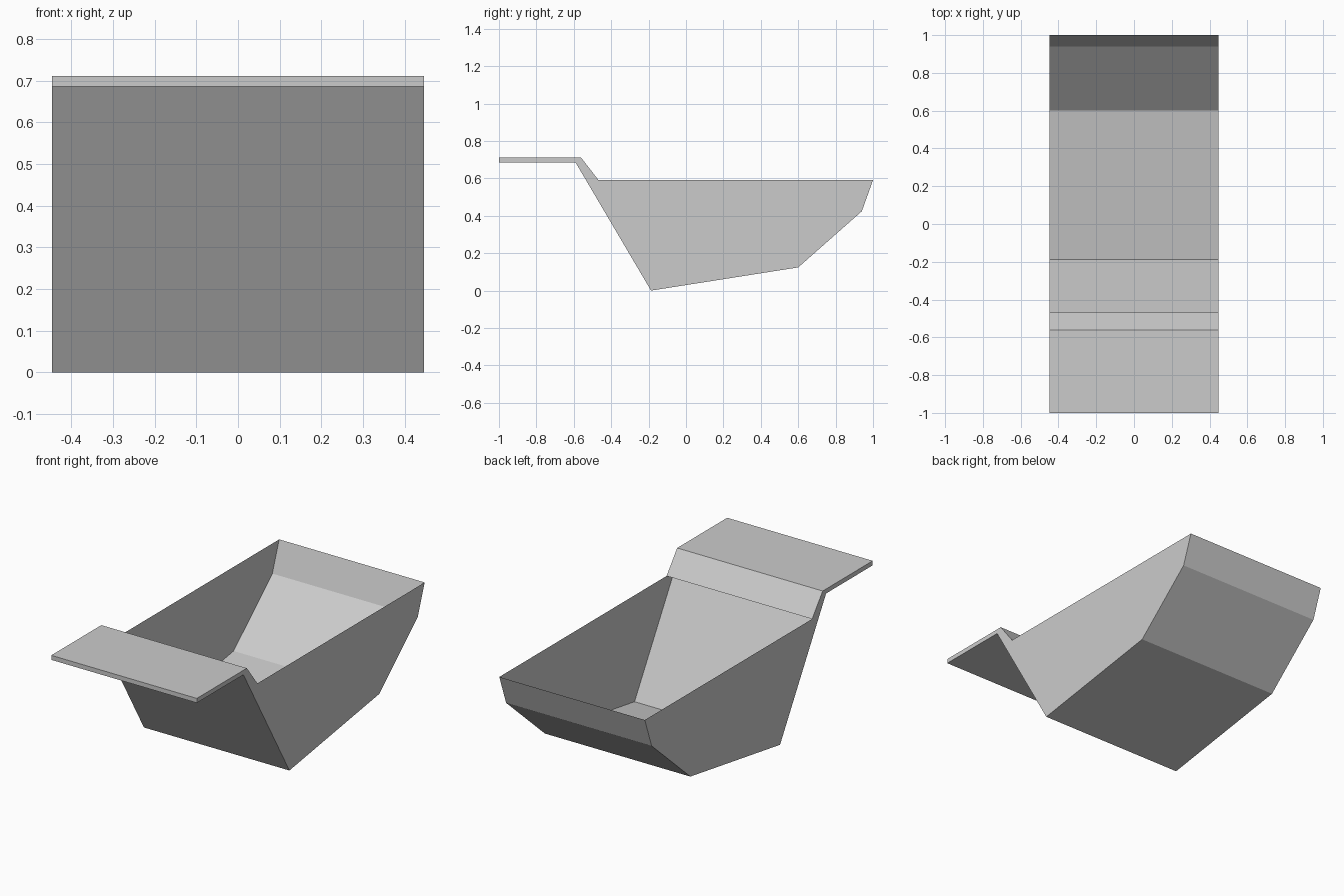
import bpy

if "Cube" in bpy.data.objects:
    bpy.data.objects.remove(bpy.data.objects["Cube"])

HALF_WIDTH = 0.447

# Side outline (y, z), running from the front of the lip, under the bucket, to the back rim
outline = [
    (-1.0, 0.711), (-1.0, 0.686), (-0.591, 0.686), (-0.187, 0.0),
    (0.6, 0.124), (0.94, 0.424), (1.0, 0.591),
    (-0.468, 0.591), (-0.561, 0.711),
]
OPEN_EDGE = 6  # the segment from back rim to lip is the open mouth


def extrude_outline(name, points, half, skip):
    n = len(points)
    verts = [(x, y, z) for x in (-half, half) for y, z in points]
    # side walls
    faces = [tuple(reversed(range(n))), tuple(range(n, 2 * n))]
    # one strip per outline segment, leaving the mouth open
    for i in range(n):
        if i != skip:
            j = (i + 1) % n
            faces.append((i, j, j + n, i + n))
    mesh = bpy.data.meshes.new(name)
    mesh.from_pydata(verts, [], faces)
    mesh.update()
    obj = bpy.data.objects.new(name, mesh)
    bpy.context.collection.objects.link(obj)
    return obj


# Open thin-walled bucket with its mounting lip
extrude_outline("scoop_bucket", outline, HALF_WIDTH, OPEN_EDGE)
